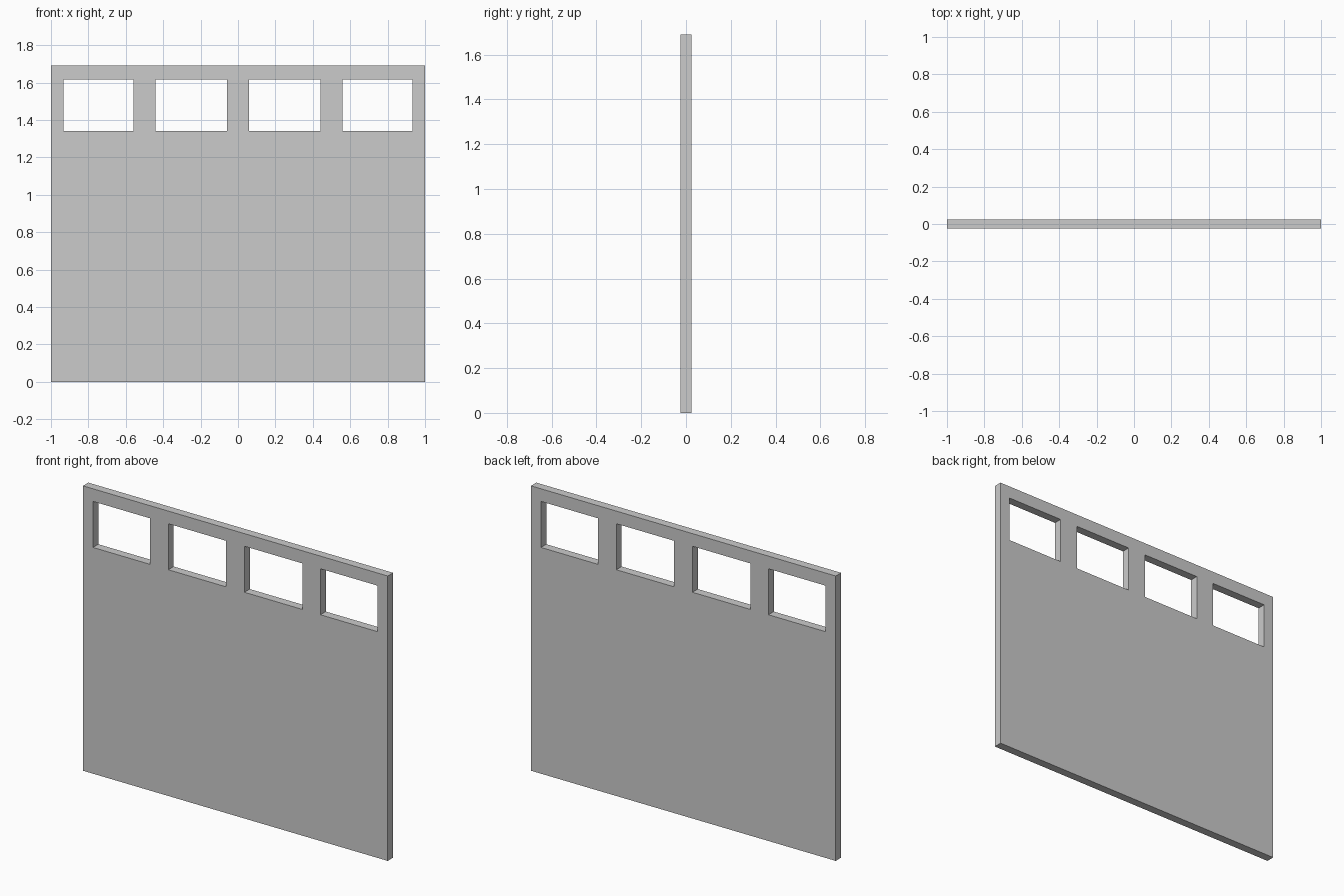
import bpy
import bmesh

if "Cube" in bpy.data.objects:
    bpy.data.objects.remove(bpy.data.objects["Cube"])

HEIGHT, THICK = 1.69, 0.05
SILL, HEAD = 1.342, 1.615

# Window edges on the right half, mirrored to the left
half = [0.06, 0.44, 0.559, 0.934, 1.0]
xs = [-x for x in reversed(half)] + half
zs = [0.0, SILL, HEAD, HEIGHT]
windows = {1, 3, 5, 7}  # columns left open in the window row

# Front skin of the panel, laid out as a grid with four openings
bm = bmesh.new()
verts = [[bm.verts.new((x, -THICK / 2, z)) for x in xs] for z in zs]
for r in range(len(zs) - 1):
    for c in range(len(xs) - 1):
        if r == 1 and c in windows:
            continue
        bm.faces.new((verts[r][c], verts[r][c + 1],
                      verts[r + 1][c + 1], verts[r + 1][c]))

# Thickness: extrude the skin backwards
ext = bmesh.ops.extrude_face_region(bm, geom=bm.faces[:], use_keep_orig=True)
back = [v for v in ext["geom"] if isinstance(v, bmesh.types.BMVert)]
bmesh.ops.translate(bm, verts=back, vec=(0, THICK, 0))
bmesh.ops.recalc_face_normals(bm, faces=bm.faces[:])

mesh = bpy.data.meshes.new("door_panel")
bm.to_mesh(mesh)
bm.free()
panel = bpy.data.objects.new("door_panel", mesh)
bpy.context.collection.objects.link(panel)
